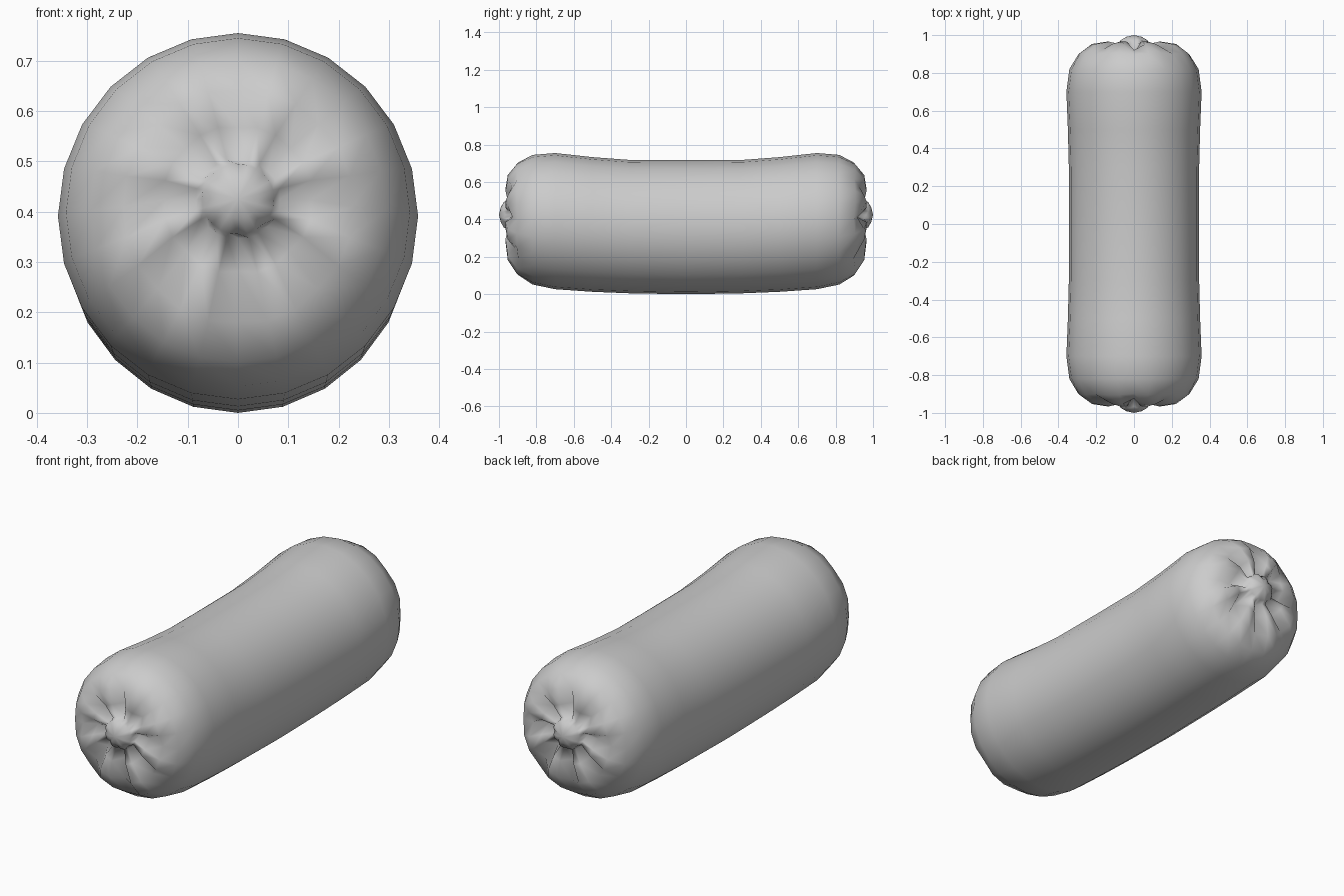
import bpy
import bmesh
import random
from math import cos, sin, tau

cube = bpy.data.objects.get("Cube")
if cube:
    bpy.data.objects.remove(cube, do_unlink=True)

random.seed(4)
SIDES = 24
FOLD_STEP = 3

# Half of the length: y, half width, bottom, top, fold depth
HALF = [
    (0.00, 0.345, 0.000, 0.717, 0),
    (0.30, 0.345, 0.005, 0.718, 0),
    (0.50, 0.350, 0.013, 0.733, 0),
    (0.70, 0.358, 0.027, 0.755, 0),
    (0.82, 0.342, 0.052, 0.745, 0),
    (0.905, 0.295, 0.100, 0.705, 0.008),
    (0.953, 0.230, 0.175, 0.645, 0.035),
    (0.965, 0.150, 0.275, 0.572, 0.065),
    (0.952, 0.085, 0.345, 0.505, 0.050),
    (0.974, 0.072, 0.355, 0.495, 0.010),
    (0.991, 0.040, 0.387, 0.463, 0),
]


def add_ring(bm, station, end, depths):
    """One cross-section; every third point is pulled in to form a pucker."""
    y, half_width, bottom, top, fold = station
    middle, half_height = (top + bottom) / 2, (top - bottom) / 2
    ring = []
    for i in range(SIDES):
        a = tau * i / SIDES
        depth = 0
        if i % FOLD_STEP == 0:
            depth = fold * depths[i // FOLD_STEP]
        shrink = 1 - depth * 0.6
        ring.append(bm.verts.new((half_width * shrink * cos(a),
                                  end * (y - depth),
                                  middle + half_height * shrink * sin(a))))
    return ring


# Skin: rings from the front knot to the back knot
bm = bmesh.new()
folds = {end: [random.uniform(0.6, 1.2) for _ in range(SIDES // FOLD_STEP)]
         for end in (-1, 1)}
rings = [add_ring(bm, s, -1, folds[-1]) for s in reversed(HALF)]
rings += [add_ring(bm, s, 1, folds[1]) for s in HALF[1:]]
for r0, r1 in zip(rings, rings[1:]):
    for i in range(SIDES):
        j = (i + 1) % SIDES
        bm.faces.new((r0[i], r0[j], r1[j], r1[i]))

# Rounded tips closing the knots
for ring, end in ((rings[0], -1), (rings[-1], 1)):
    tip = bm.verts.new((0, end, 0.425))
    for i in range(SIDES):
        bm.faces.new((ring[i], ring[(i + 1) % SIDES], tip))
bmesh.ops.recalc_face_normals(bm, faces=bm.faces)
for face in bm.faces:
    face.smooth = True

mesh = bpy.data.meshes.new("sausage")
bm.to_mesh(mesh)
bm.free()
sausage = bpy.data.objects.new("sausage", mesh)
bpy.context.collection.objects.link(sausage)

# Plain grey skin
grey = bpy.data.materials.new("grey_skin")
grey.use_nodes = True
colour = (0.6, 0.6, 0.6, 1)
grey.diffuse_color = colour
grey.node_tree.nodes["Principled BSDF"].inputs["Base Color"].default_value = colour
mesh.materials.append(grey)
